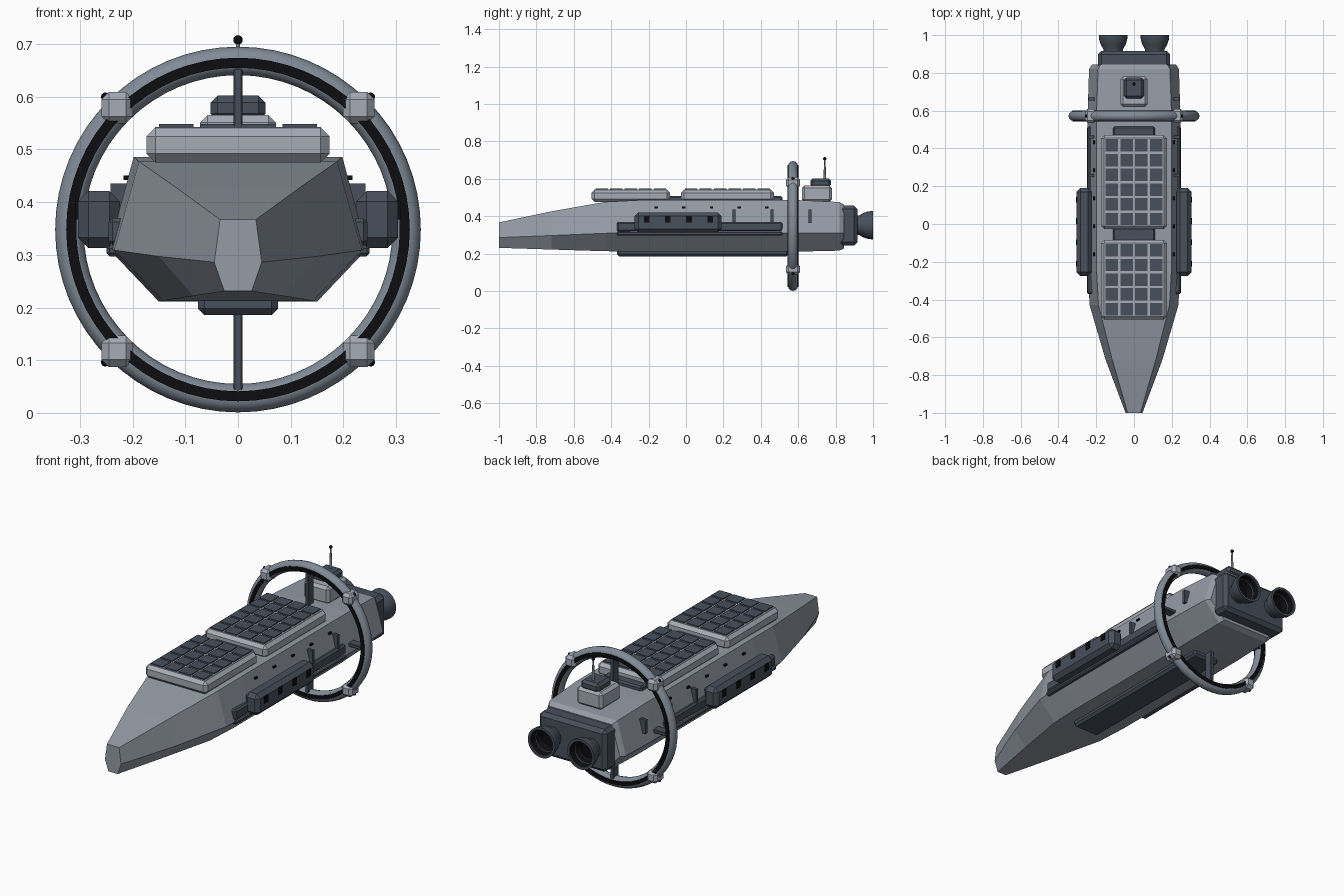
import bpy, bmesh, math
from mathutils import Matrix, Vector

if "Cube" in bpy.data.objects:
    bpy.data.objects.remove(bpy.data.objects["Cube"])


def mat(name, c):
    m = bpy.data.materials.new(name)
    m.diffuse_color = (*c, 1)
    m.use_nodes = True
    m.node_tree.nodes["Principled BSDF"].inputs["Base Color"].default_value = m.diffuse_color
    return m


HULL = mat("hull_grey", (0.30, 0.33, 0.38))
LIGHT = mat("light_grey", (0.38, 0.41, 0.47))
DARK = mat("dark_grey", (0.065, 0.08, 0.105))
RING = mat("ring_grey", (0.22, 0.26, 0.31))
BLACK = mat("black", (0.004, 0.004, 0.005))


def finish(name, bm, material, smooth=False):
    bmesh.ops.recalc_face_normals(bm, faces=bm.faces)
    me = bpy.data.meshes.new(name)
    bm.to_mesh(me)
    bm.free()
    me.materials.append(material)
    ob = bpy.data.objects.new(name, me)
    bpy.context.collection.objects.link(ob)
    if smooth:
        bpy.context.view_layer.objects.active = ob
        ob.select_set(True)
        bpy.ops.object.shade_smooth_by_angle(angle=math.radians(40))
        ob.select_set(False)
    return ob


def box(name, x, y, z, material, bevel=0.0):
    """Chamfered box from (min, max) ranges."""
    bm = bmesh.new()
    bmesh.ops.create_cube(bm, size=1)
    for v in bm.verts:
        v.co = Vector([(a + b) / 2 + c * (b - a) for (a, b), c in zip((x, y, z), v.co)])
    if bevel:
        bmesh.ops.bevel(bm, geom=bm.edges[:], offset=bevel, segments=1, affect='EDGES')
    return finish(name, bm, material)


def box_pair(name, x, y, z, material, bevel=0.0):
    box(name + "_right", x, y, z, material, bevel)
    box(name + "_left", (-x[1], -x[0]), y, z, material, bevel)


def lathe(name, profile, centre, material, segs=32, closed=False):
    """Revolve (radius, y) points around a y-parallel axis."""
    bm = bmesh.new()
    rings = []
    for r, y in profile:
        rings.append([bm.verts.new((centre[0] + r * math.cos(2 * math.pi * i / segs), y,
                                    centre[1] + r * math.sin(2 * math.pi * i / segs)))
                      for i in range(segs)])
    pairs = list(zip(rings, rings[1:])) + ([(rings[-1], rings[0])] if closed else [])
    for a, b in pairs:
        for i in range(segs):
            j = (i + 1) % segs
            bm.faces.new((a[i], a[j], b[j], b[i]))
    if not closed:
        bm.faces.new(rings[0])
        bm.faces.new(rings[-1])
    return finish(name, bm, material, True)


def ball(name, p, r):
    bm = bmesh.new()
    bmesh.ops.create_uvsphere(bm, u_segments=12, v_segments=8, radius=r,
                              matrix=Matrix.Translation(p))
    finish(name, bm, BLACK, True)


# Hull: hexagonal sections lofted along y (y, top x, top z, mid x, mid z, low x, low z)
sections = [(-1, .034, .367, .045, .286, .026, .231),
            (-0.72, .115, .426, .150, .297, .085, .222),
            (-0.43, .188, .477, .235, .309, .142, .213),
            (-0.25, .198, .486, .245, .311, .150, .211),
            (0.60, .198, .486, .245, .311, .150, .211),
            (0.82, .190, .476, .238, .311, .146, .216),
            (0.845, .176, .462, .222, .311, .136, .228)]
bm = bmesh.new()
loops = [[bm.verts.new(p) for p in ((tx, y, tz), (mx, y, mz), (bx, y, bz),
                                    (-bx, y, bz), (-mx, y, mz), (-tx, y, tz))]
         for y, tx, tz, mx, mz, bx, bz in sections]
for a, b in zip(loops, loops[1:]):
    for i in range(6):
        j = (i + 1) % 6
        bm.faces.new((a[i], a[j], b[j], b[i]))
bm.faces.new(loops[0])
bm.faces.new(loops[-1])
finish("hull", bm, HULL)

# Keel and dorsal spine
box("keel", (-.076, .076), (-.37, .55), (.186, .235), DARK, .012)
box("dorsal_spine", (-.11, .11), (-.30, .515), (.465, .508), DARK, .008)

# Solar panels with cells
for name, y0, y1, rows in (("front", -.505, -.085, 5), ("rear", -.027, .47, 6)):
    box(name + "_panel_base", (-.174, .174), (y0, y1), (.475, .542), LIGHT, .017)
    box(name + "_panel_tray", (-.158, .158), (y0 + .016, y1 - .016), (.53, .5425), LIGHT)
    mid = (y0 + y1) / 2
    for r in range(rows):
        for c in range(4):
            cx = (c - 1.5) * .078
            cy = mid + (r - (rows - 1) / 2) * .078
            box(f"{name}_cell_{r}_{c}", (cx - .033, cx + .033), (cy - .033, cy + .033),
                (.535, .548), DARK)

# Sensor tower and antenna
box("tower_base", (-.072, .072), (.62, .78), (.475, .565), LIGHT, .014)
box("tower_head", (-.052, .052), (.665, .775), (.555, .602), DARK, .013)
bm = bmesh.new()
bmesh.ops.create_cone(bm, cap_ends=True, segments=10, radius1=.007, radius2=.004, depth=.115,
                      matrix=Matrix.Translation((0, .742, .65)))
finish("antenna", bm, RING, True)
ball("antenna_tip", (0, .742, .708), .009)

# Side pods, armour strips, rails, windows and vents
box_pair("side_pod", (.224, .304), (-.275, .19), (.313, .421), DARK, .02)
box_pair("armour_strip", (.20, .246), (-.37, .515), (.318, .37), DARK, .008)
box_pair("side_rail", (.225, .25), (-.37, .515), (.297, .318), DARK, .006)
for i in range(4):
    y = -.21 + i * .113
    box_pair(f"pod_window_{i}", (.295, .308), (y - .015, y + .015), (.367, .402), BLACK)
for i in range(3):
    y = .257 + i * .203
    box_pair(f"vent_{i}", (.21, .242), (y - .008, y + .008), (.365, .435), DARK)
for i in range(5):
    y = -.16 + i * .148
    box_pair(f"port_light_{i}", (.20, .217), (y - .009, y + .009), (.442, .451), BLACK)

# Ring with dark inset band
RZ, RY, RR = .348, .572, .32
circle = [(RR + .027 * math.cos(a), RY + .027 * math.sin(a))
          for a in (2 * math.pi * k / 12 for k in range(12))]
lathe("ring", circle, (0, RZ), RING, 64, True)
lathe("ring_band", [(.307, RY - .029), (.326, RY - .029), (.326, RY + .029), (.307, RY + .029)],
      (0, RZ), BLACK, 64, True)

# Spokes
box("spoke_top", (-.009, .009), (RY - .022, RY + .022), (.47, .655), DARK, .003)
box("spoke_bottom", (-.009, .009), (RY - .022, RY + .022), (.04, .22), DARK, .003)
box_pair("spoke_side", (.22, .305), (RY - .022, RY + .022), (RZ - .009, RZ + .009), DARK, .003)

# Ring nodes with lamps
for sx in (-1, 1):
    for sz in (-1, 1):
        x, z = sx * .229, RZ + sz * .231
        tag = ("left" if sx < 0 else "right") + ("_low" if sz < 0 else "_high")
        box("ring_node_" + tag, (x - .03, x + .03), (RY - .038, RY + .038),
            (z - .03, z + .03), LIGHT, .014)
        ball("node_lamp_" + tag, (x + sx * .023, RY, z + sz * .021), .008)

# Engine block and nozzles
box("engine_block", (-.19, .19), (.82, .916), (.243, .457), DARK, .018)
for sx, tag in ((-1, "left"), (1, "right")):
    lathe("nozzle_" + tag, [(.05, .90), (.052, .925), (.066, .95), (.074, .975), (.076, 1.0),
                            (.064, 1.0), (.058, .97), (.042, .935)],
          (sx * .11, .352), DARK)
    lathe("nozzle_throat_" + tag, [(.063, .996), (.056, .965), (.038, .937)],
          (sx * .11, .352), BLACK).data.polygons[0]
    # open the mouth of the throat liner
    me = bpy.data.objects["nozzle_throat_" + tag].data
    bm = bmesh.new()
    bm.from_mesh(me)
    bmesh.ops.delete(bm, geom=[f for f in bm.faces if f.calc_center_median().y > .99],
                     context='FACES_ONLY')
    bmesh.ops.reverse_faces(bm, faces=bm.faces[:])
    bm.to_mesh(me)
    bm.free()
